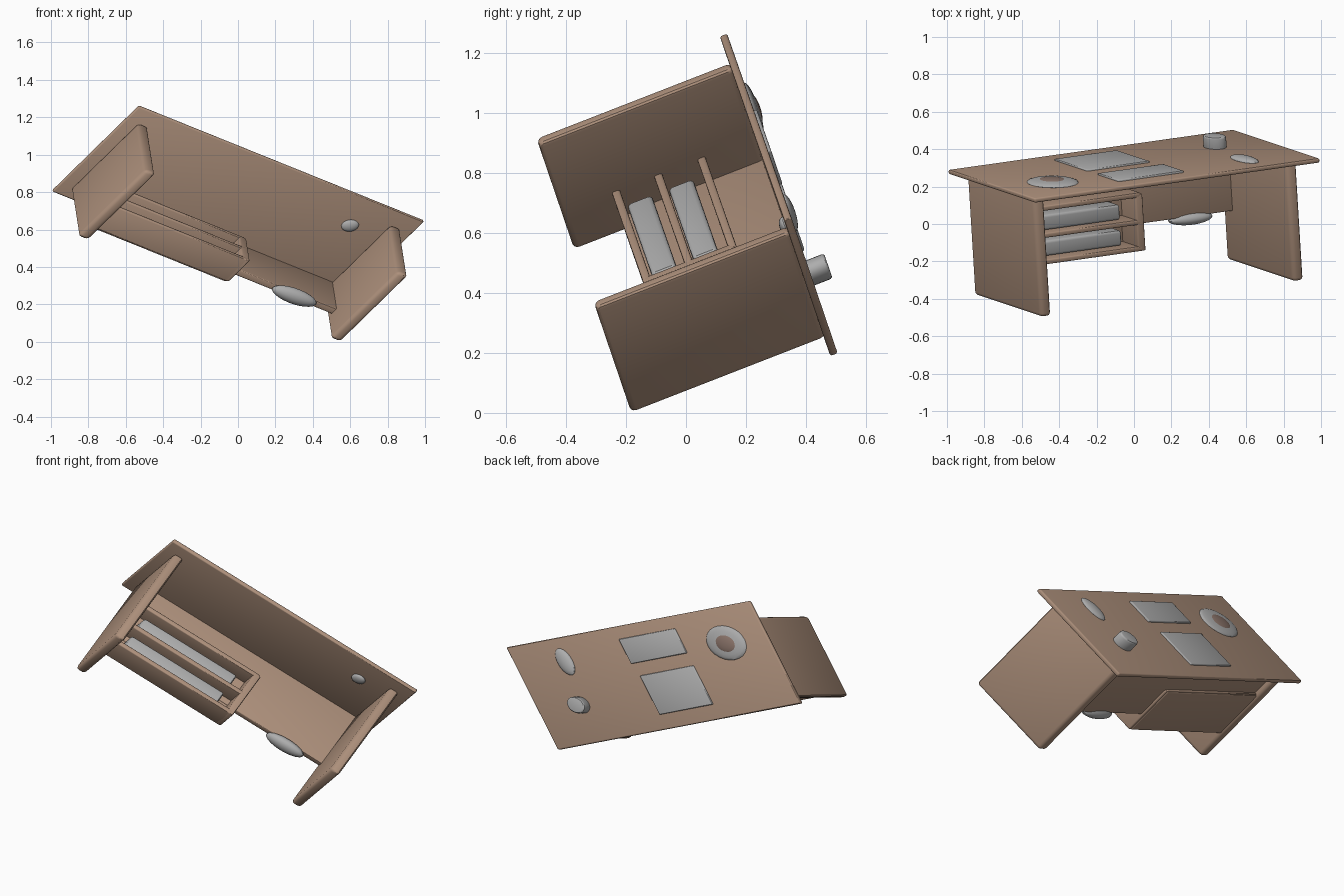
import bpy, bmesh
from mathutils import Matrix, Vector

if "Cube" in bpy.data.objects:
    bpy.data.objects.remove(bpy.data.objects["Cube"])

# Desk frame: a = along the length, b = front to back, c = top to floor (each 0..1).
# The whole desk is tilted and slightly skewed, so parts are built square and then mapped.
O = Vector((-0.53, 0.125, 1.262))
AXES = (Vector((1.525, 0.215, -0.615)), Vector((-0.465, 0.155, -0.455)), Vector((0.04, -0.655, -0.255)))
LEN = Vector([v.length for v in AXES])
DIRS = [v.normalized() for v in AXES]


def material(name, rgb):
    m = bpy.data.materials.new(name)
    m.diffuse_color = (*rgb, 1)
    m.use_nodes = True
    m.node_tree.nodes["Principled BSDF"].inputs["Base Color"].default_value = m.diffuse_color
    return m


WOOD = material("wood", (0.42, 0.28, 0.20))
GREY = material("grey", (0.42, 0.42, 0.42))
DARK = material("dark_brown", (0.25, 0.17, 0.14))


def finish(bm, name, mat):
    for v in bm.verts:
        v.co = O + sum((DIRS[i] * v.co[i] for i in range(3)), Vector())
    bmesh.ops.recalc_face_normals(bm, faces=bm.faces)
    mesh = bpy.data.meshes.new(name)
    bm.to_mesh(mesh)
    bm.free()
    mesh.materials.append(mat)
    ob = bpy.data.objects.new(name, mesh)
    bpy.context.collection.objects.link(ob)
    bpy.ops.object.select_all(action='DESELECT')
    ob.select_set(True)
    bpy.context.view_layer.objects.active = ob
    bpy.ops.object.shade_smooth_by_angle()
    return ob


def place(lo, hi):
    size = Vector([(hi[i] - lo[i]) * LEN[i] for i in range(3)])
    mid = Vector([(hi[i] + lo[i]) / 2 * LEN[i] for i in range(3)])
    return Matrix.Translation(mid) @ Matrix.Diagonal((*size, 1))


def board(name, lo, hi, mat=WOOD, bevel=0.008):
    bm = bmesh.new()
    bmesh.ops.create_cube(bm, size=1, matrix=place(lo, hi))
    bmesh.ops.bevel(bm, geom=bm.edges[:], offset=bevel, segments=3, profile=0.5, affect='EDGES')
    return finish(bm, name, mat)


def blob(name, lo, hi, mat=GREY):
    bm = bmesh.new()
    bmesh.ops.create_uvsphere(bm, u_segments=24, v_segments=12, radius=0.5, matrix=place(lo, hi))
    return finish(bm, name, mat)


def drum(name, lo, hi, mat=GREY):
    bm = bmesh.new()
    bmesh.ops.create_cone(bm, cap_ends=True, segments=24, radius1=0.5, radius2=0.5, depth=1, matrix=place(lo, hi))
    rims = [e for e in bm.edges if any(len(f.verts) > 4 for f in e.link_faces)]
    bmesh.ops.bevel(bm, geom=rims, offset=0.01, segments=3, profile=0.5, affect='EDGES')
    return finish(bm, name, mat)


# Top and panel legs
board("desk_top", (0, 0, -0.017), (1, 1, 0.02), bevel=0.009)
for side, a in (("left", 0.04), ("right", 0.925)):
    board(side + "_leg_panel", (a, 0.14, 0.01), (a + 0.036, 0.92, 1), bevel=0.02)

# Back panel between the legs
board("back_panel", (0.06, 0.81, 0.01), (0.94, 0.87, 0.58))

# Open cabinet with shelves
board("cabinet_back", (0.06, 0.82, 0.28), (0.56, 0.90, 0.74))
board("cabinet_side", (0.54, 0.64, 0.28), (0.566, 0.89, 0.745))
for name, c in (("top", 0.27), ("shelf", 0.49), ("bottom", 0.705)):
    board("cabinet_" + name, (0.065, 0.64, c), (0.56, 0.89, c + 0.04))

# Paper stacks on the shelves
for i, c in enumerate((0.36, 0.57)):
    board(f"shelf_stack_{i + 1}", (0.12, 0.69, c), (0.5, 0.83, c + 0.125), GREY, 0.015)

# Grey lump on the lower edge of the back panel
blob("under_panel_pad", (0.71, 0.77, 0.55), (0.86, 0.91, 0.65))

# Things lying on the top
board("paper_sheet", (0.33, 0.48, -0.03), (0.55, 0.86, 0), GREY, 0.006)
board("keyboard", (0.33, 0.12, -0.032), (0.56, 0.36, 0), GREY, 0.006)
drum("cup", (0.795, 0.56, -0.11), (0.86, 0.72, 0))
blob("small_tray", (0.775, 0.1, -0.045), (0.835, 0.36, 0.01))
blob("dish_rim", (0.09, 0.17, -0.045), (0.24, 0.5, 0.01))
blob("dish_middle", (0.12, 0.24, -0.052), (0.21, 0.44, 0), DARK)

# Knob under the top
blob("underside_knob", (0.80, 0.22, 0), (0.85, 0.34, 0.05))
